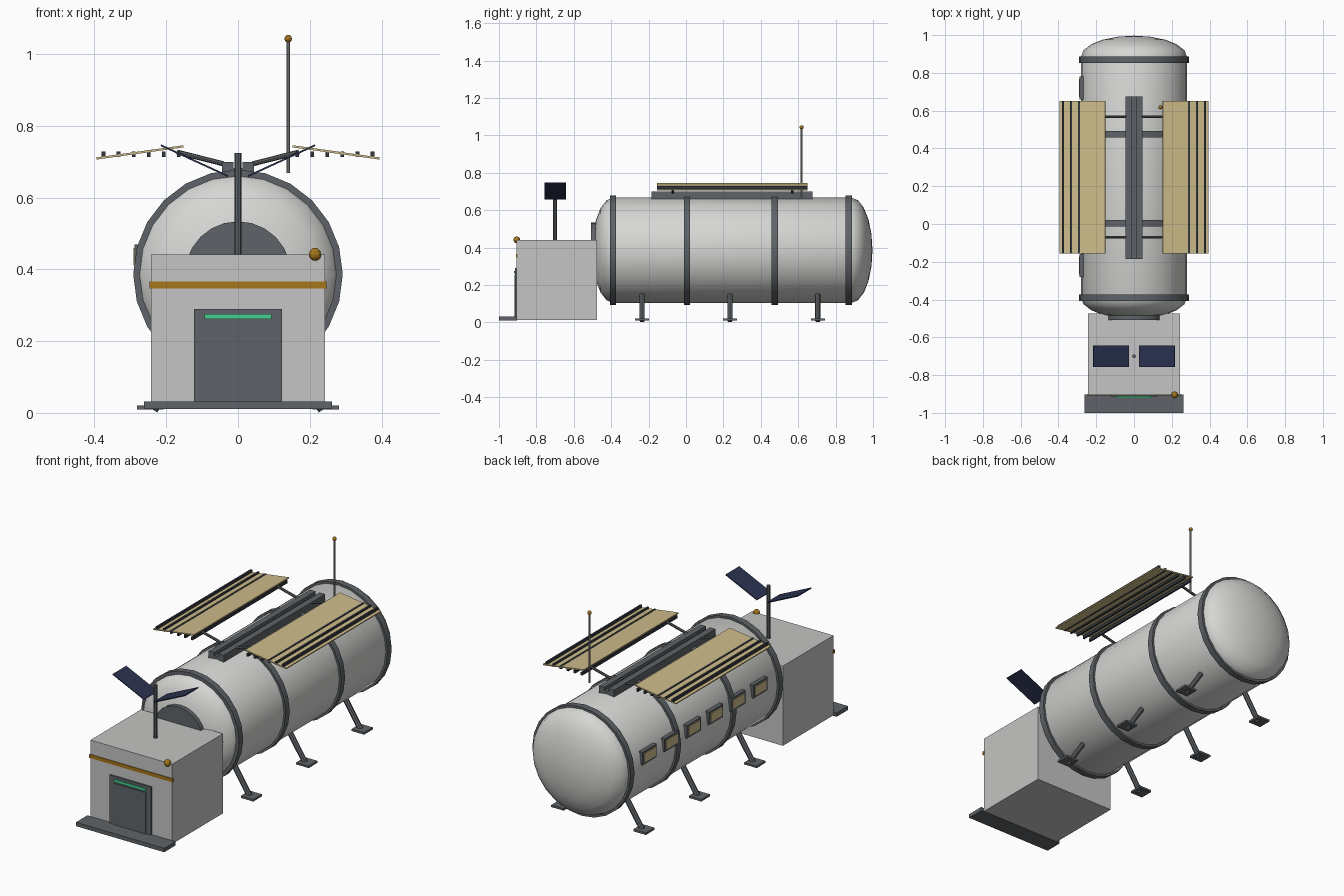
import bpy, bmesh, math
from mathutils import Vector

if "Cube" in bpy.data.objects:
    bpy.data.objects.remove(bpy.data.objects["Cube"])


def srgb(r, g, b):
    return tuple((c / 255 / 12.92) if c < 11 else ((c / 255 + 0.055) / 1.055) ** 2.4 for c in (r, g, b)) + (1,)


def mat(name, *rgb):
    m = bpy.data.materials.new(name)
    m.diffuse_color = srgb(*rgb)
    m.use_nodes = True
    m.node_tree.nodes["Principled BSDF"].inputs["Base Color"].default_value = m.diffuse_color
    return m


HULL = mat("hull_white", 214, 214, 212)
BOX = mat("airlock_grey", 196, 197, 195)
DARK = mat("dark_grey", 95, 100, 104)
TAN = mat("panel_tan", 206, 189, 138)
STRIPE = mat("stripe_charcoal", 52, 56, 62)
GOLD = mat("amber", 165, 118, 28)
GREEN = mat("signal_green", 72, 208, 145)
NAVY = mat("solar_navy", 42, 50, 80)
POLE = mat("pole_grey", 150, 152, 154)


def add(name, bm, material, smooth=False):
    bmesh.ops.recalc_face_normals(bm, faces=bm.faces)
    me = bpy.data.meshes.new(name)
    bm.to_mesh(me)
    bm.free()
    ob = bpy.data.objects.new(name, me)
    bpy.context.collection.objects.link(ob)
    me.materials.append(material)
    if smooth:
        bpy.context.view_layer.objects.active = ob
        ob.select_set(True)
        bpy.ops.object.shade_smooth_by_angle(angle=math.radians(35))
        ob.select_set(False)
    return ob


def box(name, x, y, z, material):
    """Box from (min, max) pairs."""
    bm = bmesh.new()
    bmesh.ops.create_cube(bm, size=1)
    for v in bm.verts:
        v.co = [r[0] if c < 0 else r[1] for c, r in zip(v.co, (x, y, z))]
    return add(name, bm, material)


def tilted_plate(name, a, b, y, thick, material):
    """Plate spanning y whose xz section runs from a to b."""
    d = (Vector(b) - Vector(a)).normalized()
    n = Vector((-d.y, d.x)) * thick / 2
    sec = [Vector(a) + n, Vector(b) + n, Vector(b) - n, Vector(a) - n]
    bm = bmesh.new()
    f = bm.faces.new([bm.verts.new((p.x, y[0], p.y)) for p in sec])
    ext = bmesh.ops.extrude_face_region(bm, geom=[f])
    moved = [g for g in ext["geom"] if isinstance(g, bmesh.types.BMVert)]
    bmesh.ops.translate(bm, verts=moved, vec=(0, y[1] - y[0], 0))
    return add(name, bm, material)


def rod(name, a, b, r, material, sides=8):
    a, b = Vector(a), Vector(b)
    bm = bmesh.new()
    bmesh.ops.create_cone(bm, cap_ends=True, segments=sides, radius1=r, radius2=r, depth=(b - a).length)
    q = Vector((0, 0, 1)).rotation_difference(b - a)
    for v in bm.verts:
        v.co = q @ v.co + (a + b) / 2
    return add(name, bm, material, True)


def ball(name, pos, r, material):
    bm = bmesh.new()
    bmesh.ops.create_uvsphere(bm, u_segments=10, v_segments=6, radius=r)
    bmesh.ops.translate(bm, verts=bm.verts, vec=pos)
    return add(name, bm, material)


AXIS, R = 0.386, 0.281


def lathe(name, profile, material, sides=24):
    """Revolve (y, radius) points about the hull axis."""
    bm = bmesh.new()
    vs = [bm.verts.new((0, y, r + AXIS)) for y, r in profile]
    es = [bm.edges.new(p) for p in zip(vs, vs[1:])]
    bmesh.ops.spin(bm, geom=vs + es, cent=(0, 0, AXIS), axis=(0, 1, 0), angle=math.tau, steps=sides)
    bmesh.ops.remove_doubles(bm, verts=bm.verts, dist=1e-4)
    return add(name, bm, material, True)


# Pressure hull with domed ends, hoops and the docking collar
N = 5
arc = [(math.sin(math.pi / 2 * i / N), math.cos(math.pi / 2 * i / N)) for i in range(N + 1)]
front = [(-0.39 - 0.112 * s, R * c) for s, c in reversed(arc)]
back = [(0.885 + 0.112 * s, R * c) for s, c in arc]
lathe("hull", front + back, HULL)
for y in (-0.39, 0.005, 0.475, 0.87):
    lathe("hoop", [(y - 0.017, 0.27), (y - 0.017, 0.292), (y + 0.017, 0.292), (y + 0.017, 0.27)], DARK)
lathe("docking_collar", [(-0.508, 0), (-0.508, 0.148), (-0.46, 0.148)], DARK)

# Windows along the left side
for i in range(6):
    y = 0.72 - 0.188 * i
    box("window_frame", (-0.288, -0.26), (y - 0.06, y + 0.06), (0.40, 0.47), DARK)
    box("window_glass", (-0.291, -0.28), (y - 0.048, y + 0.048), (0.411, 0.459), TAN)

# Splayed legs with foot pads
for s in (-1, 1):
    for y in (-0.235, 0.235, 0.705):
        rod("leg", (s * 0.145, y, 0.15), (s * 0.237, y, 0.009), 0.014, DARK)
        box("foot_pad", sorted((s * 0.207, s * 0.281)), (y - 0.037, y + 0.037), (0.01, 0.021), DARK)

# Airlock with step, door and trim
box("airlock", (-0.243, 0.243), (-0.905, -0.475), (0.014, 0.442), BOX)
box("step", (-0.262, 0.262), (-1.0, -0.903), (0.011, 0.032), DARK)
box("door_frame", (-0.122, 0.122), (-0.914, -0.9), (0.03, 0.29), DARK)
box("door", (-0.094, 0.094), (-0.918, -0.91), (0.03, 0.254), DARK)
box("door_light", (-0.094, 0.094), (-0.92, -0.91), (0.262, 0.276), GREEN)
box("trim_stripe", (-0.247, 0.247), (-0.909, -0.9), (0.347, 0.366), GOLD)
ball("beacon", (0.215, -0.905, 0.442), 0.018, GOLD)

# Mast with two small solar wings
rod("mast", (0, -0.7, 0.44), (0, -0.7, 0.725), 0.01, DARK)
for s in (-1, 1):
    tilted_plate("solar_wing", (s * 0.028, 0.66), (s * 0.215, 0.746), (-0.757, -0.642), 0.005, NAVY)

# Roof rail with a central channel
box("rail_base", (-0.045, 0.045), (-0.185, 0.675), (0.65, 0.682), DARK)
for s in (-1, 1):
    box("rail_lip", sorted((s * 0.012, s * 0.045)), (-0.185, 0.675), (0.68, 0.699), DARK)

# Roof panels, their slats and support arms
for s in (-1, 1):
    tilted_plate("roof_panel", (s * 0.152, 0.743), (s * 0.395, 0.709), (-0.155, 0.65), 0.006, TAN)
    for i in range(6):
        x = s * (0.375 - 0.042 * i)
        box("panel_slat", (x - 0.005, x + 0.005), (-0.155, 0.65), (0.713, 0.729), STRIPE)
    for y in (-0.07, 0.568):
        rod("panel_arm", (s * 0.04, y, 0.694), (s * 0.17, y, 0.727), 0.007, DARK)

# Whip antenna
rod("antenna", (0.14, 0.618, 0.668), (0.14, 0.618, 1.04), 0.005, POLE)
ball("antenna_tip", (0.14, 0.618, 1.043), 0.011, GOLD)
